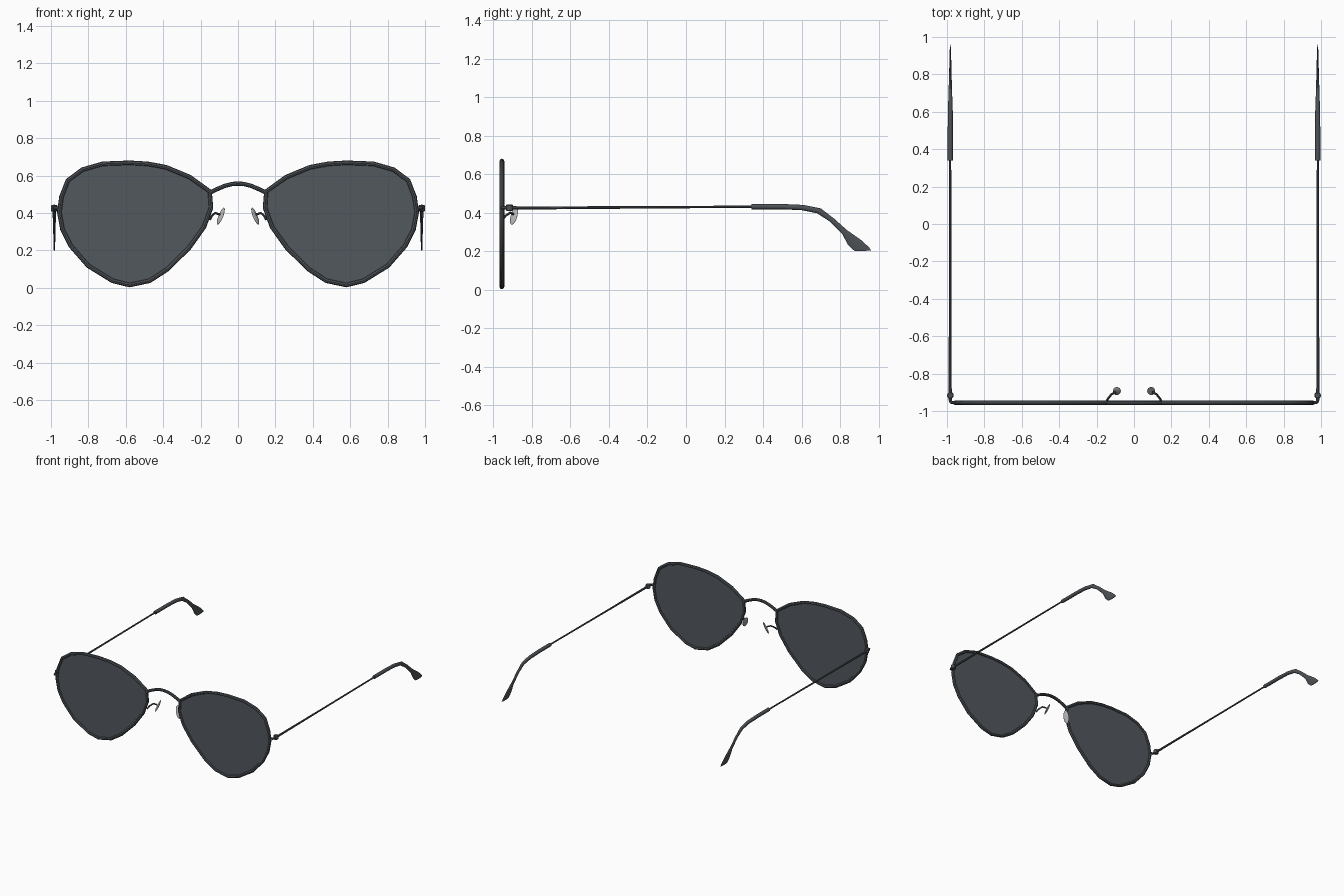
import bpy, bmesh, math
from mathutils import Vector, Matrix

cube = bpy.data.objects.get("Cube")
if cube:
    bpy.data.objects.remove(cube, do_unlink=True)


def material(name, rgb):
    m = bpy.data.materials.new(name)
    m.use_nodes = True
    m.diffuse_color = (*rgb, 1)
    node = next(n for n in m.node_tree.nodes if n.type == 'BSDF_PRINCIPLED')
    node.inputs["Base Color"].default_value = (*rgb, 1)
    return m


FRAME = material("gunmetal frame", (0.075, 0.085, 0.095))
LENS = material("smoked lens", (0.085, 0.098, 0.112))
PAD = material("clear grey pad", (0.45, 0.45, 0.45))


def add_object(name, mesh, mat, smooth=None):
    mesh.materials.clear()
    mesh.materials.append(mat)
    ob = bpy.data.objects.new(name, mesh)
    bpy.context.collection.objects.link(ob)
    if smooth:
        bpy.ops.object.select_all(action='DESELECT')
        ob.select_set(True)
        bpy.context.view_layer.objects.active = ob
        bpy.ops.object.shade_smooth_by_angle(angle=math.radians(smooth))
    return ob


def from_bmesh(name, bm, mat, smooth=None):
    bmesh.ops.recalc_face_normals(bm, faces=bm.faces)
    mesh = bpy.data.meshes.new(name)
    bm.to_mesh(mesh)
    bm.free()
    return add_object(name, mesh, mat, smooth)


def tube(name, path, radius, mat, closed=False, taper=None):
    """Round wire along a polyline, turned into a mesh."""
    curve = bpy.data.curves.new(name, 'CURVE')
    curve.dimensions = '3D'
    curve.bevel_depth = radius
    curve.bevel_resolution = 2
    curve.use_fill_caps = True
    spline = curve.splines.new('POLY')
    spline.points.add(len(path) - 1)
    for i, (point, co) in enumerate(zip(spline.points, path)):
        point.co = (*co, 1)
        point.radius = taper[i] if taper else 1
    spline.use_cyclic_u = closed
    helper = bpy.data.objects.new(name + " path", curve)
    bpy.context.collection.objects.link(helper)
    graph = bpy.context.evaluated_depsgraph_get()
    mesh = bpy.data.meshes.new_from_object(helper.evaluated_get(graph))
    bpy.data.objects.remove(helper, do_unlink=True)
    return add_object(name, mesh, mat, 40)


def loft(name, rings, mat):
    """Skin a list of equally sized vertex rings and cap both ends."""
    bm = bmesh.new()
    loops = [[bm.verts.new(co) for co in ring] for ring in rings]
    n = len(loops[0])
    for a, b in zip(loops, loops[1:]):
        for i in range(n):
            j = (i + 1) % n
            bm.faces.new((a[i], a[j], b[j], b[i]))
    bm.faces.new(loops[0])
    bm.faces.new(loops[-1])
    return from_bmesh(name, bm, mat, 40)


# Outer teardrop outline of one rim, in x and z
OUTLINE = [(.14, .52), (.25, .6), (.38, .655), (.48, .674), (.58, .68),
           (.73, .673), (.84, .64), (.92, .58), (.955, .49), (.967, .405),
           (.95, .31), (.905, .22), (.81, .11), (.675, .026), (.58, .003),
           (.47, .026), (.37, .09), (.25, .21), (.17, .325), (.133, .43)]
CENTRE = Vector((.55, .35))
FRONT_Y = -.956

# Earpiece side profile: top y, z, bottom y, z, half thickness
SLEEVE = [(.34, .445, .34, .417, .014), (.5, .445, .5, .417, .014),
          (.61, .44, .6, .413, .013), (.7, .422, .68, .397, .01),
          (.77, .368, .745, .355, .008), (.835, .31, .81, .29, .006),
          (.91, .257, .84, .235, .005), (.95, .22, .865, .208, .004),
          (.962, .203, .88, .2, .003)]

for s, side in ((1, "left"), (-1, "right")):
    # Rim wire and flat lens share one centreline
    line = []
    for p in OUTLINE:
        v = Vector(p)
        v += (CENTRE - v).normalized() * .012
        line.append((s * v.x, FRONT_Y, v.y))
    tube(side + " rim", line, .0125, FRAME, closed=True)

    bm = bmesh.new()
    face = bm.faces.new([bm.verts.new(co) for co in line])
    back = bmesh.ops.extrude_face_region(bm, geom=[face])["geom"]
    bmesh.ops.translate(bm, vec=(0, .006, 0),
                        verts=[g for g in back if isinstance(g, bmesh.types.BMVert)])
    if face.is_valid is False:
        bm.faces.new([bm.verts.new(co) for co in line])
    bmesh.ops.translate(bm, vec=(0, -.003, 0), verts=bm.verts)
    from_bmesh(side + " lens", bm, LENS)

    # End piece and hinge knuckle
    tube(side + " end piece", [(s * .95, FRONT_Y, .425), (s * .978, -.953, .425),
                               (s * .983, -.94, .425), (s * .983, -.88, .425)],
         .009, FRAME)
    bm = bmesh.new()
    bmesh.ops.create_cone(bm, cap_ends=True, segments=12, radius1=.018,
                          radius2=.018, depth=.034,
                          matrix=Matrix.Translation((s * .982, -.916, .425)))
    bmesh.ops.bevel(bm, geom=[e for e in bm.edges if abs(e.verts[0].co.z - e.verts[1].co.z) < .001],
                    offset=.004, segments=1, affect='EDGES')
    from_bmesh(side + " hinge", bm, FRAME, 40)

    # Temple rod and curved earpiece
    tube(side + " temple", [(s * .983, -.9, .424), (s * .983, -.72, .425),
                            (s * .983, -.3, .427), (s * .983, .36, .431)],
         .0065, FRAME, taper=[1.3, 1.2, 1, .9])
    rings = []
    for ty, tz, by, bz, half in SLEEVE:
        mid = Vector((s * .982, (ty + by) / 2, (tz + bz) / 2))
        up = Vector((0, (ty - by) / 2, (tz - bz) / 2))
        out = Vector((half, 0, 0))
        rings.append([mid + up * math.sin(a) + out * math.cos(a)
                      for a in (math.tau * k / 12 for k in range(12))])
    loft(side + " earpiece", rings, FRAME)

    # Nose pad arm and pad
    tube(side + " pad arm", [(s * .15, -.953, .365), (s * .14, -.935, .385),
                             (s * .122, -.912, .4), (s * .098, -.897, .392)],
         .006, FRAME)
    along = Vector((s * -.036, .025, .095)).normalized()
    normal = Vector((s * -.8, .55, 0))
    normal = (normal - along * normal.dot(along)).normalized()
    across = along.cross(normal)
    basis = Matrix((across, normal, along)).transposed().to_4x4()
    bm = bmesh.new()
    bmesh.ops.create_uvsphere(bm, u_segments=16, v_segments=10, radius=1)
    bmesh.ops.scale(bm, vec=(.021, .007, .05), verts=bm.verts)
    bmesh.ops.transform(bm, matrix=Matrix.Translation((s * .092, -.893, .383)) @ basis,
                        verts=bm.verts)
    from_bmesh(side + " nose pad", bm, PAD, 60)

# Arched bridge between the rims
arch = [(-.142, .512), (-.12, .524), (-.07, .545), (-.03, .555)]
arch += [(0, .557)] + [(-x, z) for x, z in reversed(arch)]
tube("bridge", [(x, FRONT_Y, z) for x, z in arch], .0115, FRAME)
